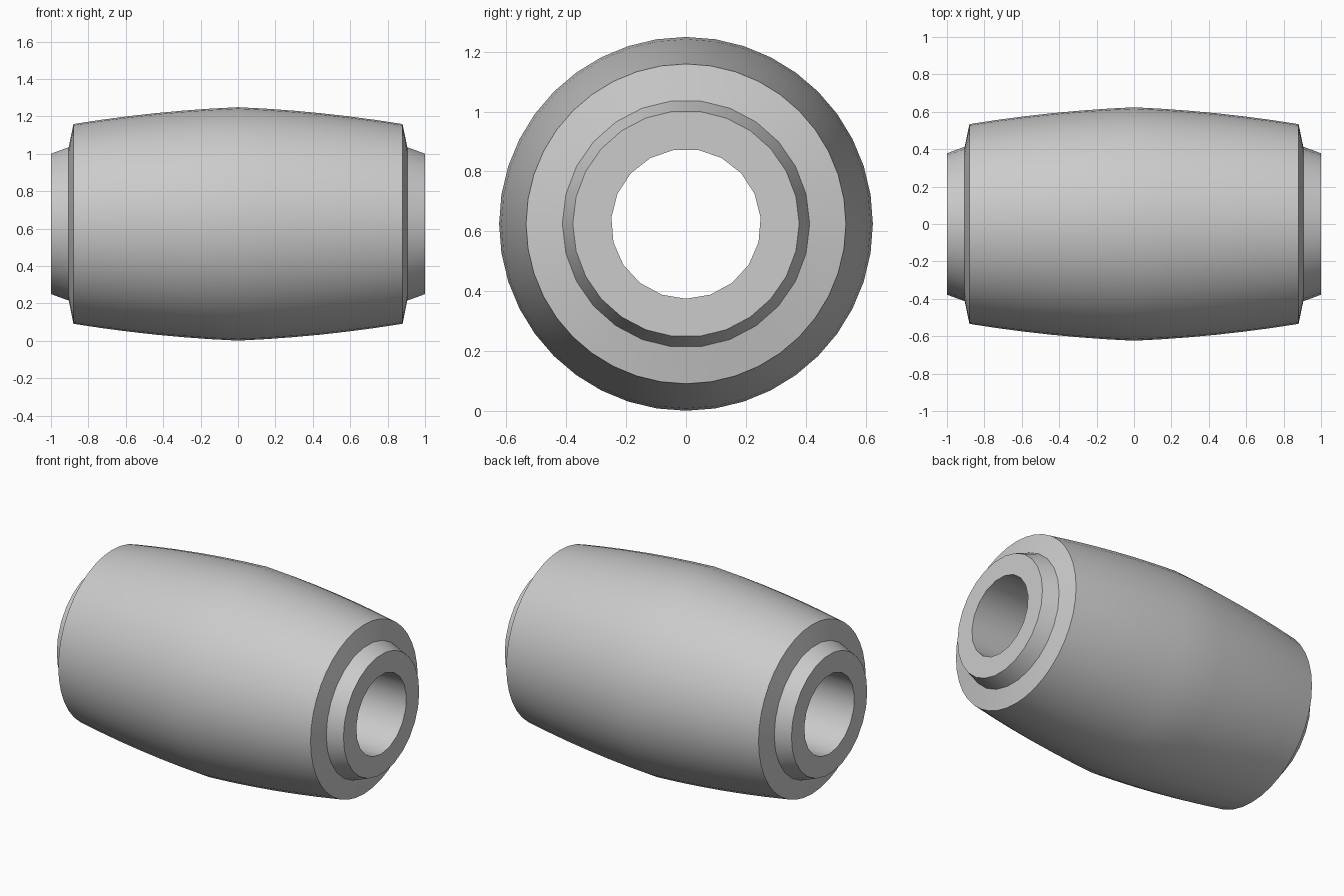
import bpy, bmesh, math

cube = bpy.data.objects.get("Cube")
if cube:
    bpy.data.objects.remove(cube)

AXIS_Z = 0.625

grey = bpy.data.materials.new("plain grey")
grey.use_nodes = True
colour = (0.6, 0.6, 0.6, 1)
grey.diffuse_color = colour
grey.node_tree.nodes["Principled BSDF"].inputs["Base Color"].default_value = colour


def ring(bm, x, radius, sides, phase):
    """Ring of vertices around the x axis, starting near the bottom."""
    verts = []
    for i in range(sides):
        a = 2 * math.pi * (i + phase) / sides
        verts.append(bm.verts.new((x, radius * math.sin(a), AXIS_Z - radius * math.cos(a))))
    return verts


def stitch(bm, a, b):
    """Join two rings, with triangles where their side counts differ."""
    na, nb = len(a), len(b)
    if na == nb:
        for i in range(na):
            j = (i + 1) % na
            bm.faces.new((a[i], a[j], b[j], b[i]))
        return
    i = j = 0
    while i < na or j < nb:
        if j == nb or (i < na and (i + 1) / na <= (j + 1) / nb):
            bm.faces.new((a[i % na], a[(i + 1) % na], b[j % nb]))
            i += 1
        else:
            bm.faces.new((a[i % na], b[(j + 1) % nb], b[j % nb]))
            j += 1


# Half profile from bore mouth to the crown: x, radius, sides, phase
BORE, COLLAR, BODY = (19, 0), (26, 0.5), (40, 0)
half = [(1.0, 0.25, *BORE), (1.0, 0.378, *COLLAR), (0.905, 0.413, *COLLAR)]
for k in range(6):
    x = 0.88 * (1 - k / 6)
    half.append((x, 0.624 - 0.0425 * x - 0.068 * x * x, *BODY))
crown = [(0, 0.624, *BODY)]
mirrored = [(-x, r, n, p) for x, r, n, p in reversed(half)]

# Barrel bushing: closed revolved shell with a through bore
bm = bmesh.new()
rings = [ring(bm, *spec) for spec in half + crown + mirrored]
for first, second in zip(rings, rings[1:] + rings[:1]):
    stitch(bm, first, second)
bmesh.ops.recalc_face_normals(bm, faces=bm.faces)
mesh = bpy.data.meshes.new("barrel_bushing")
bm.to_mesh(mesh)
bm.free()
mesh.materials.append(grey)
bushing = bpy.data.objects.new("barrel_bushing", mesh)
bpy.context.collection.objects.link(bushing)

bpy.ops.object.select_all(action="DESELECT")
bushing.select_set(True)
bpy.context.view_layer.objects.active = bushing
bpy.ops.object.shade_smooth_by_angle(angle=math.radians(30))
